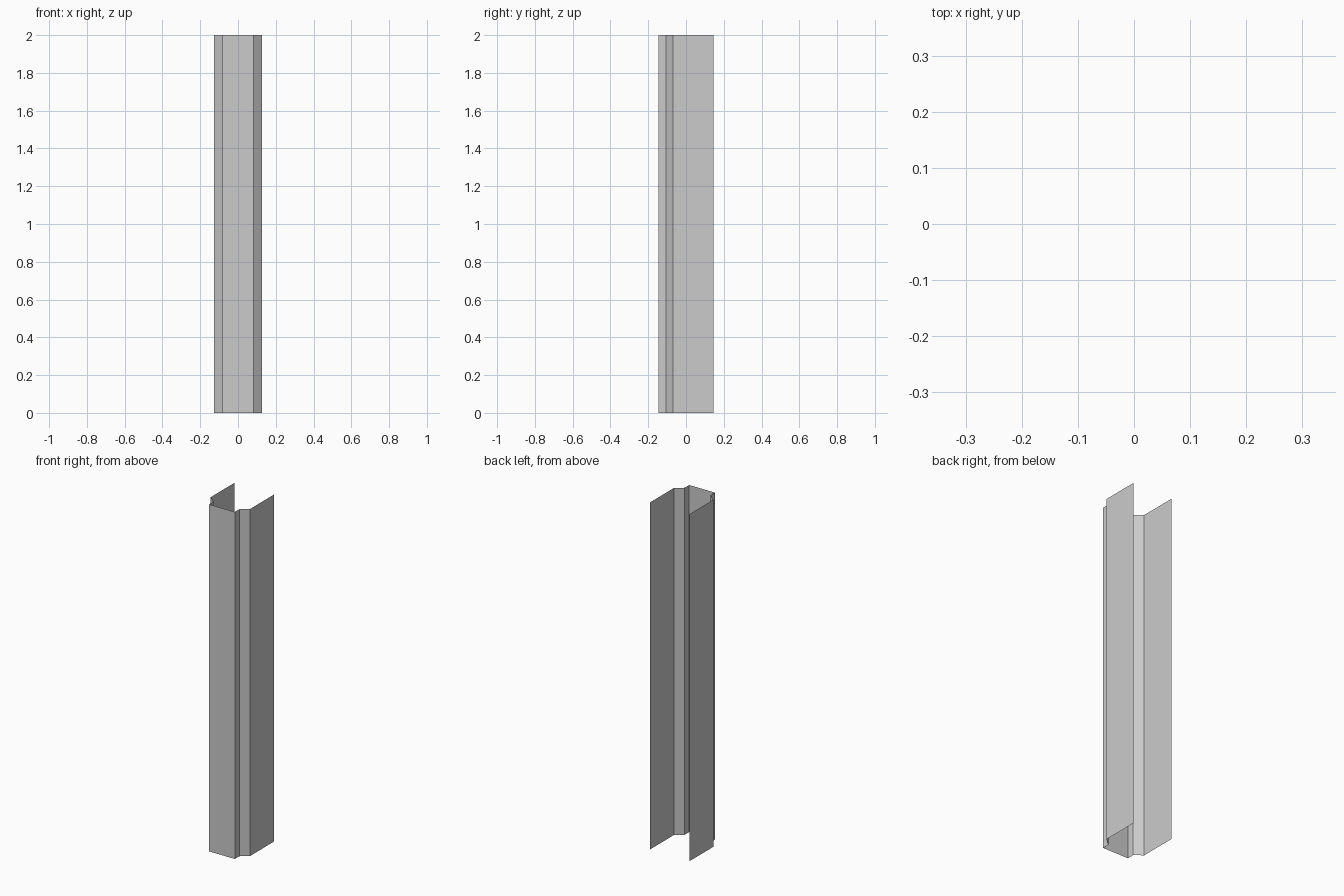
import bpy
import bmesh

if "Cube" in bpy.data.objects:
    bpy.data.objects.remove(bpy.data.objects["Cube"])

HEIGHT = 2.0

# Right half of the open sheet profile, front web to rear flange tip
half = [(0.082, -0.146), (0.082, -0.105), (0.126, -0.069), (0.126, 0.146)]
profile = [(-x, y) for x, y in reversed(half)] + half

# Folded sheet channel: extrude the profile straight up
bm = bmesh.new()
verts = [bm.verts.new((x, y, 0)) for x, y in profile]
edges = [bm.edges.new(pair) for pair in zip(verts, verts[1:])]
top = bmesh.ops.extrude_edge_only(bm, edges=edges)["geom"]
bmesh.ops.translate(bm, vec=(0, 0, HEIGHT),
                    verts=[g for g in top if isinstance(g, bmesh.types.BMVert)])

# Make the outer side face outward (front web towards -y)
bm.normal_update()
web = min(bm.faces, key=lambda f: f.calc_center_median().y)
if web.normal.y > 0:
    bmesh.ops.reverse_faces(bm, faces=bm.faces[:])

mesh = bpy.data.meshes.new("channel_post")
bm.to_mesh(mesh)
bm.free()
post = bpy.data.objects.new("channel_post", mesh)
bpy.context.collection.objects.link(post)
